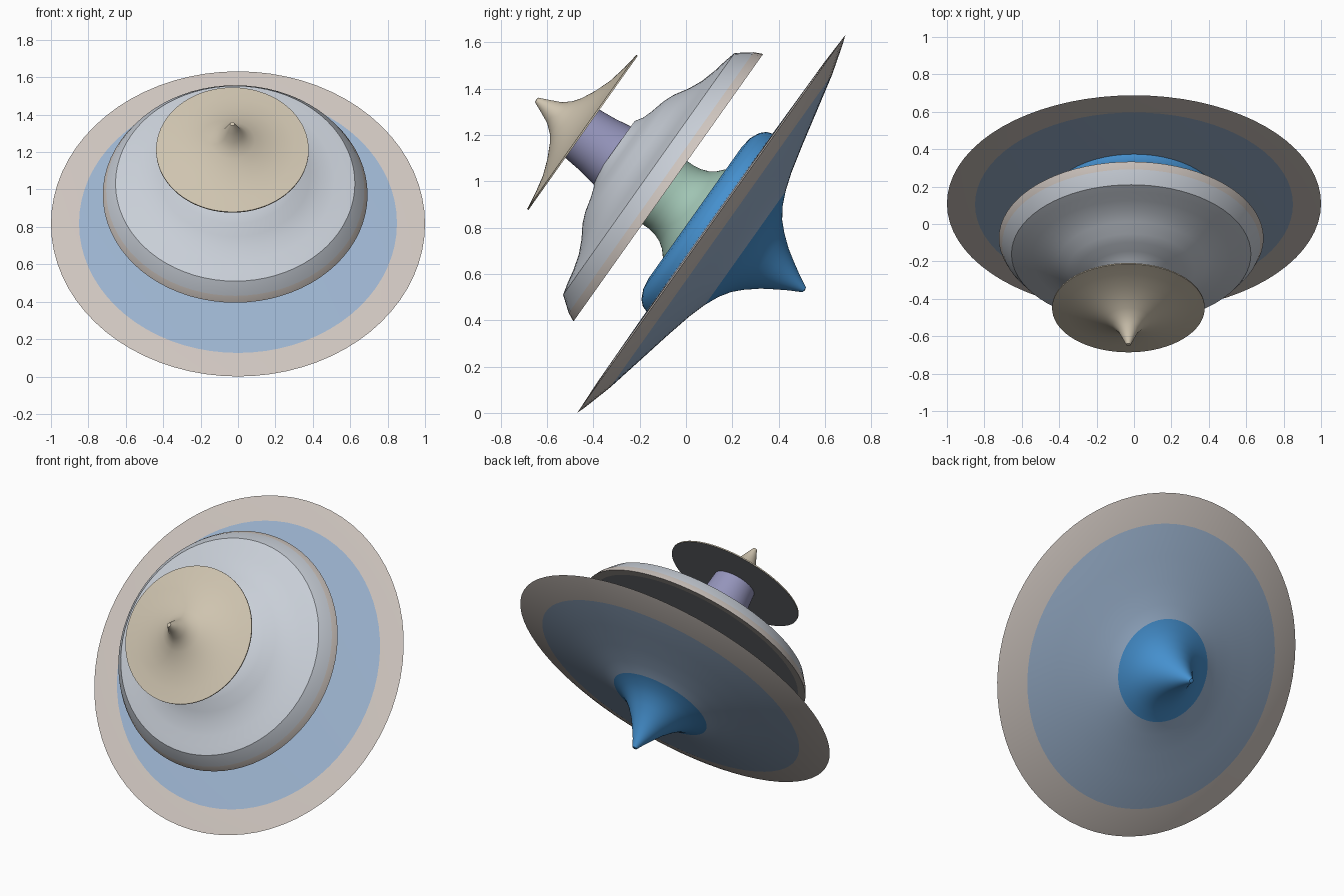
import bpy, bmesh
from math import cos, sin, pi, radians
from mathutils import Matrix

if "Cube" in bpy.data.objects:
    bpy.data.objects.remove(bpy.data.objects["Cube"])

SEG = 72
# Tilted spin axis: the whole toy leans towards the front
TILT = Matrix.Translation((0, 0.1095, 0.816)) @ Matrix.Rotation(radians(54.65), 4, 'X')


def material(name, rgb):
    m = bpy.data.materials.new(name)
    m.diffuse_color = (*rgb, 1)
    m.use_nodes = True
    m.node_tree.nodes["Principled BSDF"].inputs["Base Color"].default_value = m.diffuse_color
    return m


def lathe(name, profile, mats, off=(0, 0), bands=None):
    """Revolve (radius, height) points; radius 0 closes to a single point.
    bands gives a material slot for each profile step."""
    bm = bmesh.new()
    rings = []
    for r, h in profile:
        if r == 0:
            rings.append([bm.verts.new((off[0], off[1], h))] * SEG)
        else:
            rings.append([bm.verts.new((off[0] + r * cos(2 * pi * i / SEG),
                                        off[1] + r * sin(2 * pi * i / SEG), h))
                          for i in range(SEG)])
    for k, (a, b) in enumerate(zip(rings, rings[1:])):
        for i in range(SEG):
            j = (i + 1) % SEG
            f = bm.faces.new(list(dict.fromkeys((a[i], a[j], b[j], b[i]))))
            f.material_index = bands[k] if bands else 0
    bmesh.ops.recalc_face_normals(bm, faces=bm.faces)
    bm.transform(TILT)
    me = bpy.data.meshes.new(name)
    bm.to_mesh(me)
    bm.free()
    for m in mats:
        me.materials.append(m)
    ob = bpy.data.objects.new(name, me)
    bpy.context.collection.objects.link(ob)
    bpy.ops.object.select_all(action='DESELECT')
    ob.select_set(True)
    bpy.context.view_layer.objects.active = ob
    bpy.ops.object.shade_smooth_by_angle(angle=radians(32))
    return ob


blue = material("sky_blue", (0.06, 0.28, 0.62))
cloud = material("cloud_blue", (0.33, 0.45, 0.62))
pale = material("pale_rim", (0.62, 0.56, 0.52))
grey = material("cloud_grey", (0.58, 0.62, 0.68))
dark = material("underside_grey", (0.33, 0.35, 0.38))
motley = material("motley_green", (0.35, 0.55, 0.45))
check = material("check_violet", (0.3, 0.3, 0.5))
beige = material("beige", (0.62, 0.55, 0.43))

# Large lower disc: point, flared underside, rim, top face and raised tier
lathe("large_disc", [
    (0, -0.495), (0.013, -0.492), (0.04, -0.44), (0.07, -0.39), (0.105, -0.335),
    (0.15, -0.28), (0.19, -0.24), (0.24, -0.207), (0.30, -0.18), (0.38, -0.154),
    (0.50, -0.125), (0.65, -0.092), (0.83, -0.052), (0.96, -0.014), (1.0, 0.0),
    (0.85, 0.006), (0.47, 0.01), (0.462, 0.035), (0.44, 0.058), (0.40, 0.077),
    (0.35, 0.085), (0.22, 0.085), (0, 0.085)],
    [blue, cloud, pale], bands=[0] * 8 + [1] * 4 + [2] * 3 + [1] + [0] * 6)

# Waisted spindle between the large and middle discs
lathe("lower_spindle", [
    (0, 0.07), (0.25, 0.07), (0.235, 0.085), (0.205, 0.112), (0.185, 0.14),
    (0.172, 0.175), (0.167, 0.21), (0.167, 0.25), (0, 0.25)], [motley], (-0.008, -0.006))

# Middle disc: flat underside, bevelled rim, stepped dome
lathe("middle_disc", [
    (0, 0.242), (0.66, 0.242), (0.708, 0.242), (0.69, 0.28), (0.64, 0.345),
    (0.59, 0.358), (0.53, 0.37), (0.46, 0.39), (0.40, 0.418), (0.34, 0.455),
    (0.29, 0.475), (0.23, 0.49), (0.185, 0.505), (0.15, 0.527), (0, 0.527)],
    [dark, pale, grey], (-0.015, 0.02), [0, 1, 1] + [2] * 11)

# Checked neck under the top disc
lathe("upper_neck", [
    (0, 0.50), (0.152, 0.50), (0.145, 0.54), (0.135, 0.60), (0.127, 0.685), (0, 0.685)],
    [check], (-0.025, -0.005))

# Top disc: flat underside and concave peak
lathe("top_disc", [
    (0, 0.679), (0.408, 0.679), (0.408, 0.686), (0.33, 0.697), (0.25, 0.714), (0.18, 0.74),
    (0.12, 0.77), (0.085, 0.795), (0.055, 0.83), (0.032, 0.88), (0.012, 0.925), (0, 0.928)],
    [dark, beige], (-0.03, 0), [0] + [1] * 10)
